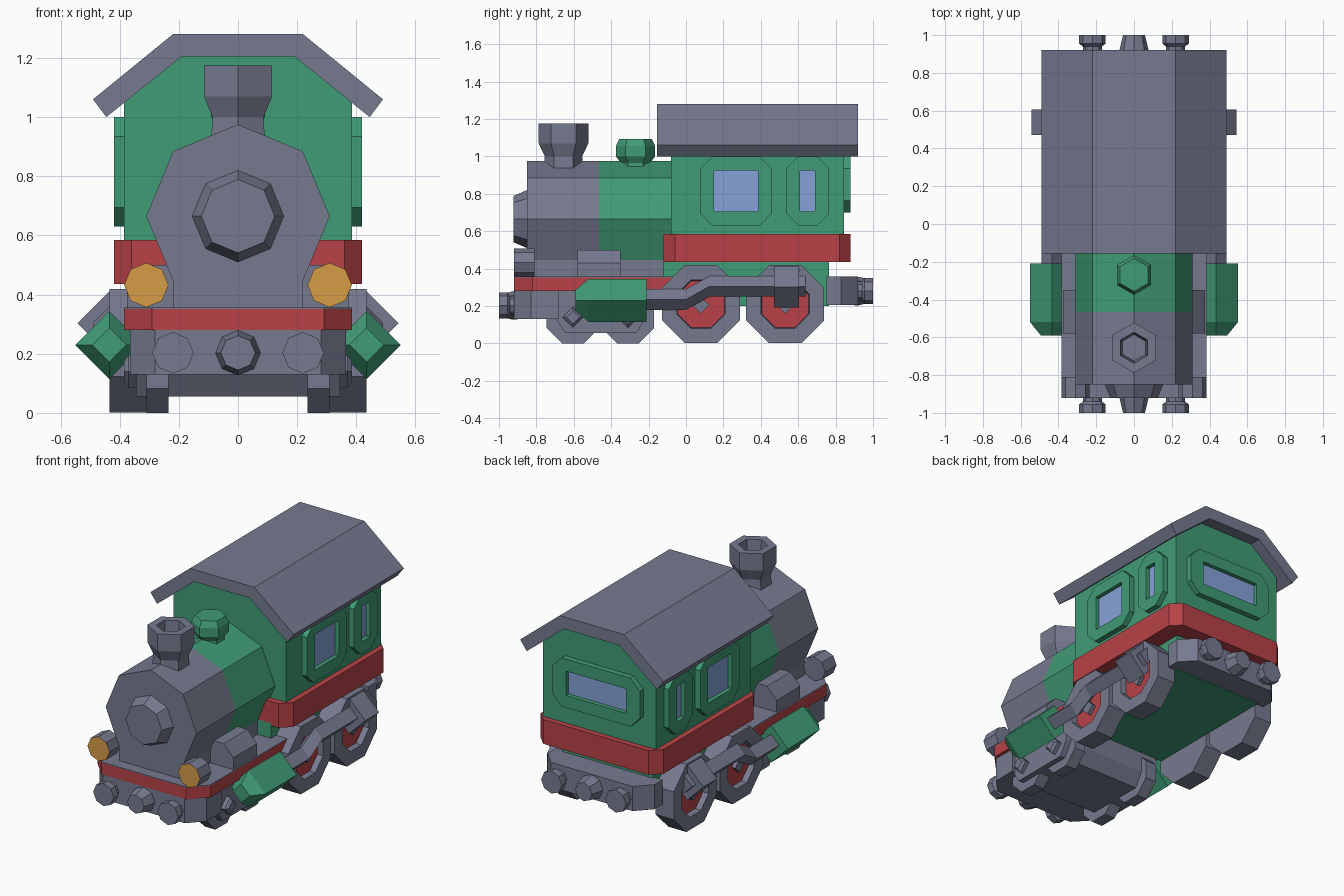
import bpy, bmesh, math

if "Cube" in bpy.data.objects:
    bpy.data.objects.remove(bpy.data.objects["Cube"])


def material(name, rgb):
    m = bpy.data.materials.new(name)
    m.diffuse_color = [(c / 255 / 12.92 if c < 11 else ((c / 255 + 0.055) / 1.055) ** 2.4) for c in rgb] + [1]
    m.use_nodes = True
    m.node_tree.nodes["Principled BSDF"].inputs["Base Color"].default_value = m.diffuse_color
    return m


GREY = material("slate grey", (118, 122, 143))
GREEN = material("engine green", (64, 156, 118))
RED = material("signal red", (184, 66, 71))
BLUE = material("window blue", (134, 162, 216))
AMBER = material("lamp amber", (214, 156, 70))


def loft(name, rings, mat, cap=None):
    """Skin a list of equal-length rings of points; the last cap may be a second colour."""
    bm = bmesh.new()
    vs = [[bm.verts.new(p) for p in r] for r in rings]
    n = len(rings[0])
    for a, b in zip(vs, vs[1:]):
        for i in range(n):
            bm.faces.new((a[i], a[(i + 1) % n], b[(i + 1) % n], b[i]))
    bm.faces.new(vs[0])
    end = bm.faces.new(vs[-1])
    if cap:
        end.material_index = 1
    bmesh.ops.recalc_face_normals(bm, faces=bm.faces)
    me = bpy.data.meshes.new(name)
    bm.to_mesh(me)
    bm.free()
    me.materials.append(mat)
    if cap:
        me.materials.append(cap)
    ob = bpy.data.objects.new(name, me)
    bpy.context.collection.objects.link(ob)
    return ob


def place(axis, pts, d):
    """Lift 2D points to 3D: x -> (y,z), y -> (x,z), z -> (x,y)."""
    return [{'x': (d, u, v), 'y': (u, d, v), 'z': (u, v, d)}[axis] for u, v in pts]


def prism(name, axis, pts, a, b, mat):
    return loft(name, [place(axis, pts, a), place(axis, pts, b)], mat)


def box(name, x0, x1, y0, y1, z0, z1, mat):
    return prism(name, 'z', [(x0, y0), (x1, y0), (x1, y1), (x0, y1)], z0, z1, mat)


def ngon(c, r, n, turn=0.0):
    return [(c[0] + r * math.cos(2 * math.pi * (i + turn) / n),
             c[1] + r * math.sin(2 * math.pi * (i + turn) / n)) for i in range(n)]


def turned(name, axis, c, n, profile, mat, cap=None, turn=0.0):
    """Stack of n-gons along an axis, profile = (position, radius)."""
    return loft(name, [place(axis, ngon(c, r, n, turn), d) for d, r in profile], mat, cap)


def chamfered(u0, u1, v0, v1, c):
    return [(u0 + c, v0), (u1 - c, v0), (u1, v0 + c), (u1, v1 - c),
            (u1 - c, v1), (u0 + c, v1), (u0, v1 - c), (u0, v0 + c)]


def window(name, axis, u0, u1, v0, v1, bu, bv, wall, out):
    """Raised frame with a recessed pane."""
    o = chamfered(u0, u1, v0, v1, 0.065)
    i = chamfered(u0 + bu, u1 - bu, v0 + bv, v1 - bv, 0.004)
    mid = wall + (out - wall) * 0.25
    loft(name, [place(axis, o, wall - (out - wall) * 0.3), place(axis, o, out),
                place(axis, i, out), place(axis, i, mid)], GREEN, BLUE)


# roof and cab
prism("roof", 'y', [(-.22, 1.28), (.22, 1.28), (.49, 1.06), (.445, 1.0), (.19, 1.205),
                    (-.19, 1.205), (-.445, 1.0), (-.49, 1.06)], -.155, .92, GREY)
prism("cab", 'y', [(-.385, .44), (.385, .44), (.385, 1.05), (.19, 1.206), (-.19, 1.206), (-.385, 1.05)],
      -.08, .845, GREEN)
prism("cab_band", 'z', chamfered(-.42, .42, -.12, .88, .06), .435, .585, RED)
window("rear_window", 'y', -.3, .3, .7, 1.0, .095, .075, .845, .88)
for s, side in ((1, "right"), (-1, "left")):
    window(side + "_large_window", 'x', .075, .46, .63, 1.0, .075, .075, s * .385, s * .42)
    window(side + "_small_window", 'x', .535, .765, .63, 1.0, .075, .075, s * .385, s * .42)

# boiler, smokebox and door
turned("smokebox", 'y', (0, .665), 8, [(-.85, .31), (-.465, .31)], GREY)
turned("boiler", 'y', (0, .665), 8, [(-.465, .31), (-.07, .31)], GREEN)
box("boiler_skirt", -.219, .219, -.85, -.08, .34, .446, GREY)
turned("smokebox_door", 'y', (0, .665), 8, [(-.83, .155), (-.85, .155), (-.922, .124)], GREY)

# chimney with a hollow top, and steam dome
turned("chimney", 'z', (0, -.655), 6, [(.88, .107), (1.0, .1), (1.07, .133), (1.175, .133),
                                       (1.175, .082), (1.04, .07)], GREY, turn=.5)
turned("steam_dome", 'z', (0, -.27), 6, [(.88, .08), (.965, .078), (1.0, .105), (1.055, .105),
                                         (1.093, .087)], GREEN, turn=.5)

# running board and chassis
deck = [(-.385, -.07), (-.385, -.82), (-.29, -.92), (.29, -.92), (.385, -.82), (.385, -.07)]
prism("running_board", 'z', deck, .28, .352, RED)
prism("running_board_top", 'z', deck, .352, .357, GREY)
box("chassis", -.31, .31, -.12, .765, .2, .45, GREEN)
prism("front_beam", 'z', [(-.365, -.68), (-.365, -.83), (-.28, -.92), (.28, -.92), (.365, -.83), (.365, -.68)],
      .13, .281, GREY)
prism("rear_beam", 'z', [(-.365, .75), (-.365, .83), (-.28, .92), (.28, .92), (.365, .83), (.365, .75)],
      .205, .357, GREY)

# buffers and couplings at both ends
for s, z, end in ((-1, .203, "front"), (1, .28, "rear")):
    for x in (-.22, .22):
        turned(end + "_buffer", 'y', (x, z), 8,
               [(s * .9, .05), (s * .94, .05), (s * .955, .07), (s * 1.0, .07)], GREY)
    turned(end + "_coupling", 'y', (0, z), 8, [(s * .9, .076), (s * .925, .076), (s * 1.0, .058)], GREY)

# bogie frame between the small wheels
prism("bogie_frame", 'x', [(-.7, .28), (-.7, .14), (-.645, .055), (-.265, .055), (-.21, .14), (-.21, .28)],
      -.345, .345, GREY)

for s, side in ((1, "right"), (-1, "left")):
    # small wheels with diamond hubs
    for y in (-.605, -.31):
        turned(side + "_small_wheel", 'x', (y, .14), 8, [(s * .235, .1515), (s * .31, .1515)], GREY, turn=.5)
        turned(side + "_small_hub", 'x', (y, .14), 4, [(s * .33, .055), (s * .37, .055), (s * .385, .035)], GREY)
    # driving wheels with recessed red discs
    for y in (.08, .53):
        turned(side + "_driving_wheel", 'x', (y, .21), 8,
               [(s * .31, .226), (s * .435, .226), (s * .435, .14), (s * .4, .135)], GREY, RED, turn=.5)
        turned(side + "_driving_hub", 'x', (y, .205), 4, [(s * .39, .045), (s * .425, .045)], GREY)
    # steam cylinder, bent connecting rod and crosshead
    turned(side + "_steam_cylinder", 'y', (s * .435, .23), 4,
           [(-.59, .058), (-.52, .115), (-.21, .115)], GREEN)
    loft(side + "_connecting_rod", [place('y', ngon((s * .435, z), .055, 4), y) for y, z in
                                    ((-.22, .235), (0.0, .235), (.125, .305), (.64, .305))], GREY)
    turned(side + "_crosshead", 'y', (s * .43, .303), 4, [(.47, .112), (.605, .112)], GREY)
    # headlamp
    turned(side + "_lamp", 'y', (s * .31, .432), 8, [(-.81, .075), (-.92, .075)], GREY, AMBER)
    # tool box beside the boiler
    prism(side + "_tool_box", 'y', [(s * .2, .35), (s * .375, .35), (s * .375, .43), (s * .31, .5), (s * .2, .5)],
          -.58, -.35, GREY)
